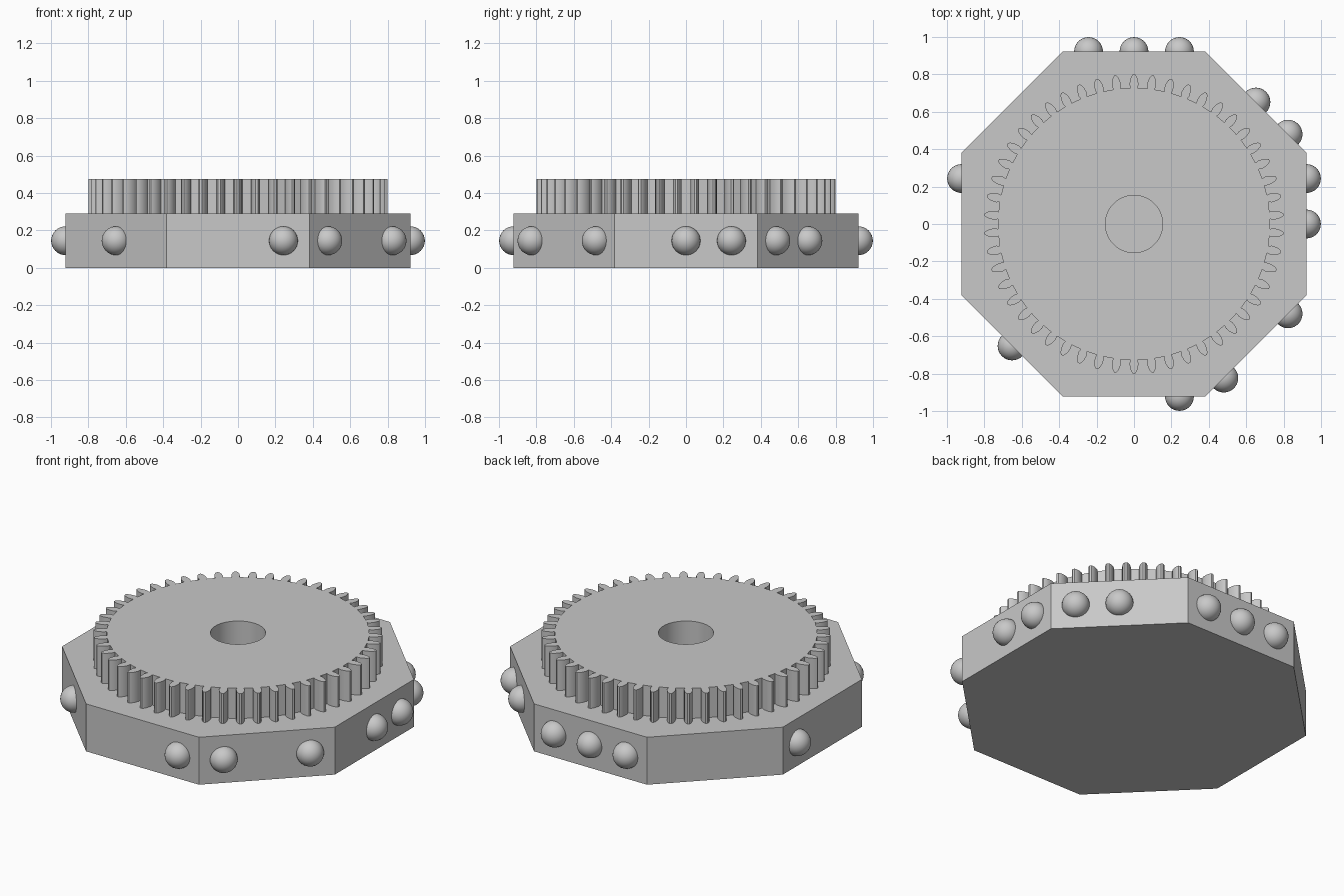
import bpy, bmesh
from math import pi, sin, cos, radians
from mathutils import Vector

cube = bpy.data.objects.get("Cube")
if cube:
    bpy.data.objects.remove(cube, do_unlink=True)

APOTHEM, BASE_TOP, GEAR_TOP = 0.922, 0.29, 0.475
TEETH, ROOT, BORE = 50, 0.727, 0.153
STUD_RADIUS, STUD_STEP = 0.077, 0.243

grey = bpy.data.materials.new("plain grey")
grey.use_nodes = True
colour = (0.58, 0.58, 0.58, 1)
grey.diffuse_color = colour
grey.node_tree.nodes["Principled BSDF"].inputs["Base Color"].default_value = colour


def add_object(name, bm, smooth_angle=None):
    bmesh.ops.recalc_face_normals(bm, faces=bm.faces)
    mesh = bpy.data.meshes.new(name)
    bm.to_mesh(mesh)
    bm.free()
    mesh.materials.append(grey)
    obj = bpy.data.objects.new(name, mesh)
    bpy.context.collection.objects.link(obj)
    if smooth_angle:
        bpy.ops.object.select_all(action='DESELECT')
        obj.select_set(True)
        bpy.context.view_layer.objects.active = obj
        bpy.ops.object.shade_smooth_by_angle(angle=radians(smooth_angle))
    return obj


def extrude_outline(name, loops, bottom, top, smooth_angle=None):
    """Fill closed loops (outer first, then holes) and extrude them upward."""
    bm = bmesh.new()
    edges = []
    for loop in loops:
        verts = [bm.verts.new((x, y, bottom)) for x, y in loop]
        edges += [bm.edges.new((v, verts[i - 1])) for i, v in enumerate(verts)]
    if len(loops) == 1:
        bm.faces.new(verts)
    else:
        bmesh.ops.triangle_fill(bm, use_beauty=True, edges=edges)
    result = bmesh.ops.extrude_face_region(bm, geom=bm.faces[:], use_keep_orig=True)
    raised = [g for g in result["geom"] if isinstance(g, bmesh.types.BMVert)]
    bmesh.ops.translate(bm, verts=raised, vec=(0, 0, top - bottom))
    return add_object(name, bm, smooth_angle)


def circle(radius, count, offset=0.0):
    return [(radius * cos(2 * pi * i / count + offset),
             radius * sin(2 * pi * i / count + offset)) for i in range(count)]


# Octagonal base
extrude_outline("octagonal_base", [circle(APOTHEM / cos(pi / 8), 8, pi / 8)], 0, BASE_TOP)

# Gear with slim rounded teeth and a central bore
half_tooth = [(-0.019, ROOT), (-0.024, 0.745), (-0.021, 0.77), (-0.014, 0.79), (-0.006, 0.8)]
tooth = half_tooth + [(-x, y) for x, y in reversed(half_tooth)]
gear_outline = []
for i in range(TEETH):
    a = -2 * pi * i / TEETH
    gear_outline += [(x * cos(a) - y * sin(a), x * sin(a) + y * cos(a)) for x, y in tooth]
extrude_outline("gear", [gear_outline, circle(BORE, 48)], BASE_TOP, GEAR_TOP, 25)

# Round studs: side number (counter-clockwise from +x) and slots along that side
studs = {0: (0, 1), 1: (-1, 0), 2: (-1, 0, 1), 4: (-1,), 5: (0,), 6: (1,), 7: (-1, 1)}
for side, slots in studs.items():
    a = side * pi / 4
    outward = Vector((cos(a), sin(a), 0))
    along = Vector((-sin(a), cos(a), 0))
    for slot in slots:
        bm = bmesh.new()
        bmesh.ops.create_uvsphere(bm, u_segments=32, v_segments=16, radius=STUD_RADIUS)
        centre = outward * APOTHEM + along * (slot * STUD_STEP) + Vector((0, 0, BASE_TOP / 2))
        bmesh.ops.translate(bm, verts=bm.verts, vec=centre)
        add_object(f"stud_side_{side}_slot_{slot + 2}", bm, 60)
